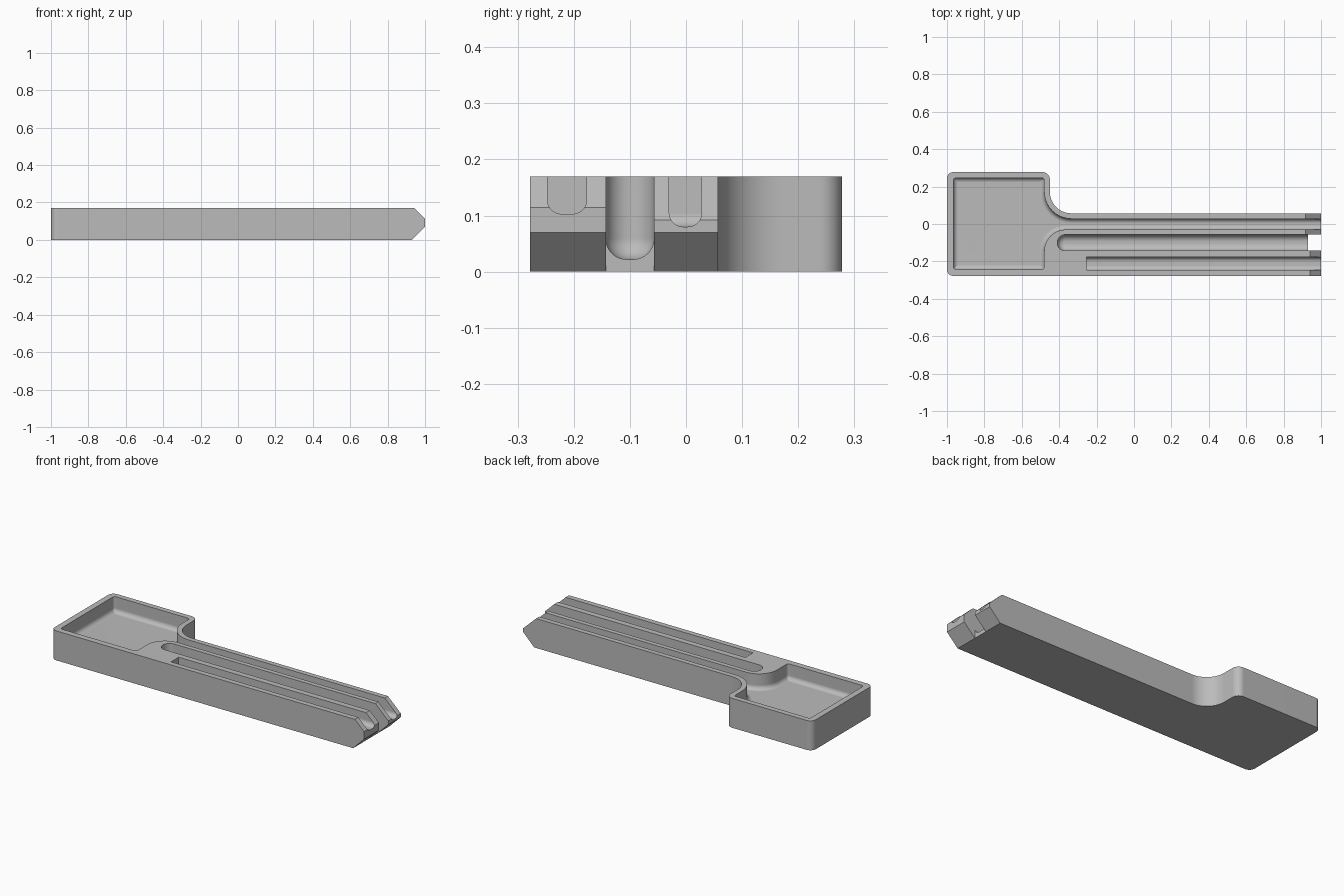
import bpy
import bmesh
from math import sin, cos, pi, radians
from mathutils import Vector

if "Cube" in bpy.data.objects:
    bpy.data.objects.remove(bpy.data.objects["Cube"])

grey = bpy.data.materials.new("plain grey")
grey.use_nodes = True
colour = (0.5, 0.5, 0.5, 1)
grey.diffuse_color = colour
grey.node_tree.nodes["Principled BSDF"].inputs["Base Color"].default_value = colour

HEIGHT = 0.17
ABOVE = 0.25      # cutters reach past the top
BEYOND = 1.1      # and past the tips


def outline(corners, inset=0, steps=10):
    """Counter-clockwise right-angled outline with rounded corners, moved inward."""
    points = []
    for i, (x, y, r) in enumerate(corners):
        p = Vector((x, y))
        a = (p - Vector(corners[i - 1][:2])).normalized()
        b = (Vector(corners[(i + 1) % len(corners)][:2]) - p).normalized()
        n1, n2 = Vector((-a.y, a.x)), Vector((-b.y, b.x))
        p = p + (n1 + n2) * inset
        if r == 0:
            points.append(p)
            continue
        side = 1 if a.cross(b) > 0 else -1
        radius = max(r - side * inset, 0.001)
        centre = p + (n1 + n2) * side * radius
        for k in range(steps + 1):
            t = k / steps * pi / 2
            points.append(centre - (n1 * cos(t) + n2 * sin(t)) * side * radius)
    return points


def loft(name, rings):
    """Closed solid through matching rings of 3D points."""
    bm = bmesh.new()
    loops = [[bm.verts.new(p) for p in ring] for ring in rings]
    for low, high in zip(loops, loops[1:]):
        for i in range(len(low)):
            j = (i + 1) % len(low)
            bm.faces.new((low[i], low[j], high[j], high[i]))
    bm.faces.new(loops[0][::-1])
    bm.faces.new(loops[-1])
    bm.normal_update()
    if bm.calc_volume(signed=True) < 0:
        bmesh.ops.reverse_faces(bm, faces=bm.faces[:])
    mesh = bpy.data.meshes.new(name)
    bm.to_mesh(mesh)
    bm.free()
    obj = bpy.data.objects.new(name, mesh)
    bpy.context.collection.objects.link(obj)
    mesh.materials.append(grey)
    return obj


def pocket(name, corners, floor, fillet, steps=8):
    """Cutter for a recess whose floor meets the walls in a fillet, from the top down."""
    rings = [[(p.x, p.y, ABOVE) for p in outline(corners)]]
    for k in range(steps + 1):
        t = k / steps * pi / 2
        z = floor + fillet * (1 - sin(t))
        rings.append([(p.x, p.y, z) for p in outline(corners, fillet * (1 - cos(t)))])
    return loft(name, rings)


def tip_cutter(name, y0, y1, profile):
    return loft(name, [[(x, y, z) for x, z in profile] for y in (y0, y1)])


# Body: wide tray head with a long arm
body_shape = outline([(-1, -0.278, 0.035), (1, -0.278, 0), (1, 0.057, 0),
                      (-0.45, 0.057, 0.115), (-0.45, 0.278, 0.04), (-1, 0.278, 0.035)])
body = loft("tray_body", [[(p.x, p.y, z) for p in body_shape] for z in (0, HEIGHT)])

cutters = []

# Tray flowing into the narrow channel
cutters.append(pocket("tray_cutter", [
    (-0.965, -0.243, 0.015), (-0.48, -0.243, 0.015), (-0.48, -0.03, 0.115),
    (BEYOND, -0.03, 0), (BEYOND, 0.028, 0), (-0.48, 0.028, 0.145),
    (-0.48, 0.247, 0.015), (-0.965, 0.247, 0.015)], 0.08, 0.025))

# Deep middle channel with a rounded end
cutters.append(pocket("middle_channel_cutter", [
    (-0.41, -0.143, 0.0429), (BEYOND, -0.143, 0),
    (BEYOND, -0.057, 0), (-0.41, -0.057, 0.0429)], 0.022, 0.037))

# Shallow front channel with a square end
section = outline([(-0.247, 0.103, 0.025), (-0.177, 0.103, 0.025),
                   (-0.177, ABOVE, 0), (-0.247, ABOVE, 0)])
cutters.append(loft("front_channel_cutter",
                    [[(x, p.x, p.y) for p in section] for x in (-0.255, BEYOND)]))

# Gap between the prongs
cutters.append(tip_cutter("gap_cutter", -0.143, -0.057, [
    (0.93, -0.1), (BEYOND, -0.1), (BEYOND, ABOVE), (0.93, ABOVE)]))

# Sloped prong tips: underside, then each top
cutters.append(tip_cutter("underside_cutter", -0.4, 0.2, [
    (1.1, 0.17), (BEYOND, -0.1), (0.83, -0.1)]))
for name, y0, y1, start, end_z in (("front_tip_cutter", -0.4, -0.1, 0.942, 0.114),
                                   ("back_tip_cutter", -0.1, 0.2, 0.918, 0.092)):
    slope = (end_z - HEIGHT) / (1 - start)
    top_x = start + (ABOVE - HEIGHT) / slope
    cutters.append(tip_cutter(name, y0, y1, [
        (top_x, ABOVE), (1.01, end_z + 0.01 * slope), (1.01, ABOVE)]))

# Cut the body
bpy.ops.object.select_all(action='DESELECT')
bpy.context.view_layer.objects.active = body
body.select_set(True)
for cutter in cutters:
    cutter.hide_render = True
    cut = body.modifiers.new(cutter.name, 'BOOLEAN')
    cut.operation = 'DIFFERENCE'
    cut.solver = 'EXACT'
    cut.object = cutter
    bpy.ops.object.modifier_apply(modifier=cut.name)
    bpy.data.objects.remove(cutter)

# Smooth fillets, flat faces
bpy.ops.object.shade_smooth_by_angle(angle=radians(25))
weighted = body.modifiers.new("weighted_normals", 'WEIGHTED_NORMAL')
weighted.keep_sharp = True
